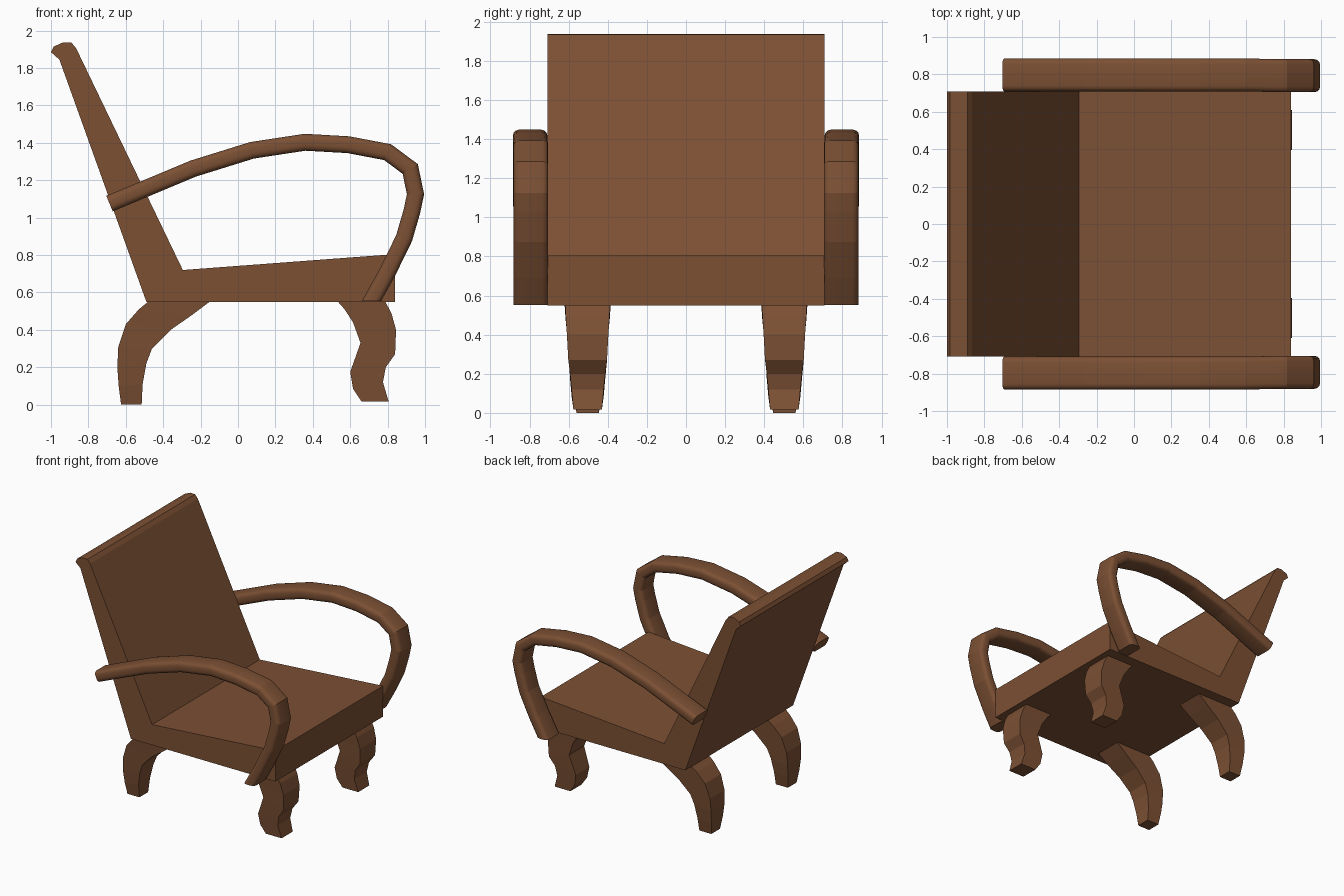
import bpy, bmesh, math
from mathutils import Vector

if "Cube" in bpy.data.objects:
    bpy.data.objects.remove(bpy.data.objects["Cube"])

wood = bpy.data.materials.new("brown_wood")
wood.diffuse_color = (0.2, 0.08, 0.034, 1)
wood.use_nodes = True
wood.node_tree.nodes["Principled BSDF"].inputs["Base Color"].default_value = wood.diffuse_color


def loft(name, rings, smooth=False):
    """Skin a list of equal-length closed rings and cap both ends."""
    bm = bmesh.new()
    vs = [[bm.verts.new(p) for p in r] for r in rings]
    n = len(rings[0])
    for a, b in zip(vs, vs[1:]):
        for i in range(n):
            j = (i + 1) % n
            bm.faces.new((a[i], a[j], b[j], b[i]))
    bm.faces.new(vs[0])
    bm.faces.new(vs[-1])
    bmesh.ops.recalc_face_normals(bm, faces=bm.faces)
    # smooth around the section, crisp between the segments of the path
    if smooth:
        for f in bm.faces:
            f.smooth = len(f.verts) == 4
        for r in vs:
            for i in range(n):
                bm.edges.get((r[i], r[(i + 1) % n])).smooth = False
    me = bpy.data.meshes.new(name)
    bm.to_mesh(me)
    bm.free()
    me.materials.append(wood)
    ob = bpy.data.objects.new(name, me)
    bpy.context.collection.objects.link(ob)
    return ob


# Seat and reclined back: one side profile with a rolled top
profile = [(-0.49, 0.55), (0.84, 0.55), (0.84, 0.805), (-0.295, 0.72),
           (-0.865, 1.905), (-0.89, 1.935), (-0.935, 1.937), (-0.985, 1.915),
           (-1.0, 1.885), (-0.955, 1.845)]
loft("seat_and_back", [[(x, y, z) for x, z in profile] for y in (-0.708, 0.708)])

# Curved arms: rounded section swept along a side path
path = [(-0.687, 1.075), (-0.24, 1.262), (0.075, 1.36), (0.358, 1.403),
        (0.59, 1.39), (0.80, 1.35), (0.921, 1.26), (0.949, 1.125),
        (0.93, 1.035), (0.888, 0.89), (0.80, 0.71), (0.713, 0.553)]
HALF_W, HALF_T, R = 0.088, 0.045, 0.03
section = []
for q, (sy, sn) in enumerate([(1, 1), (-1, 1), (-1, -1), (1, -1)]):
    for k in range(4):
        a = math.radians(q * 90 + k * 30)
        section.append((sy * (HALF_W - R) + R * math.cos(a),
                        sn * (HALF_T - R) + R * math.sin(a)))


def arm(name, side):
    pts = [Vector(p) for p in path]
    rings = []
    for i, p in enumerate(pts):
        d0 = (p - pts[max(i - 1, 0)]).normalized()
        d1 = (pts[min(i + 1, len(pts) - 1)] - p).normalized()
        t = (d0 + d1).normalized()
        nrm = Vector((-t.y, t.x))
        stretch = 1.0
        if 0 < i < len(pts) - 1:
            stretch = 1 / t.dot(d1)
        elif i:                       # foot of the arm is cut level
            stretch, nrm = 1 / nrm.x, Vector((1, 0))
        cy = 0.797 - 0.004 * (p.x > 0.7)
        rings.append([(p.x + nrm.x * n * stretch, side * (cy + y),
                       p.y + nrm.y * n * stretch) for y, n in section])
    loft(name, rings, smooth=True)


# Legs: rows of (rear x, rear z, front x, front z, half width), top to bottom
front_rows = [(0.53, 0.555, 0.785, 0.555, 0.115), (0.57, 0.51, 0.82, 0.49, 0.112),
              (0.615, 0.44, 0.845, 0.40, 0.106), (0.655, 0.33, 0.84, 0.27, 0.099),
              (0.60, 0.175, 0.79, 0.20, 0.09), (0.615, 0.085, 0.775, 0.12, 0.082),
              (0.66, 0.018, 0.805, 0.018, 0.073)]
back_rows = [(-0.475, 0.555, -0.145, 0.555, 0.118), (-0.53, 0.51, -0.245, 0.48, 0.113),
             (-0.60, 0.43, -0.36, 0.40, 0.105), (-0.64, 0.31, -0.46, 0.30, 0.096),
             (-0.645, 0.20, -0.49, 0.22, 0.088), (-0.638, 0.10, -0.51, 0.11, 0.075),
             (-0.625, 0.0, -0.515, 0.0, 0.057)]


def leg(name, rows, side):
    rings = []
    for xa, za, xb, zb, w in rows:
        y0, y1 = side * 0.503 - w, side * 0.503 + w
        rings.append([(xa, y0, za), (xb, y0, zb), (xb, y1, zb), (xa, y1, za)])
    loft(name, rings)


for label, side in (("right", -1), ("left", 1)):
    arm("arm_" + label, side)
    leg("front_leg_" + label, front_rows, side)
    leg("back_leg_" + label, back_rows, side)
